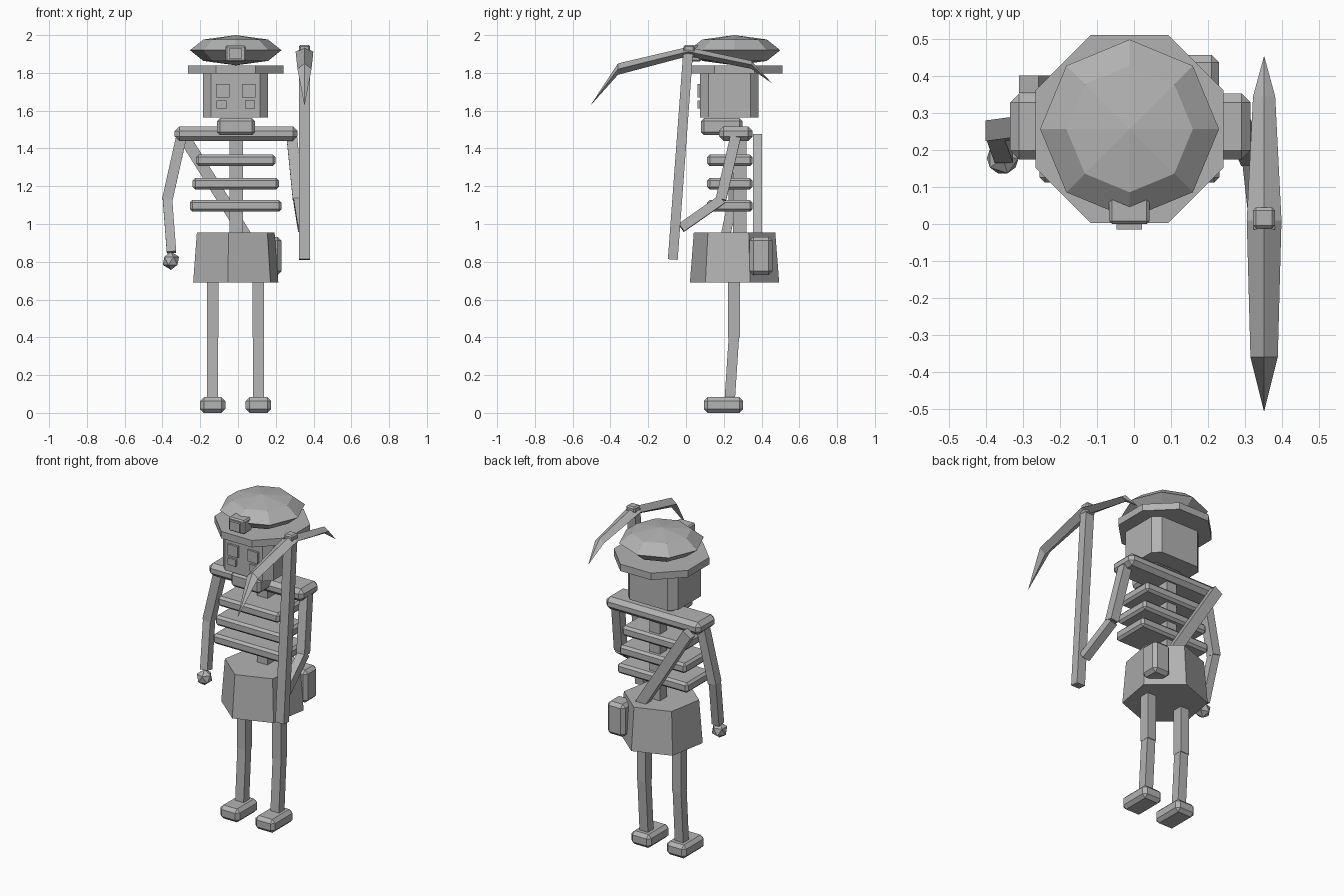
import bpy, bmesh, math
from mathutils import Vector, Matrix

if "Cube" in bpy.data.objects:
    bpy.data.objects.remove(bpy.data.objects["Cube"])

grey = bpy.data.materials.new("bone grey")
grey.diffuse_color = (0.45, 0.45, 0.45, 1)
grey.use_nodes = True
grey.node_tree.nodes["Principled BSDF"].inputs["Base Color"].default_value = grey.diffuse_color
CX, CY = -0.012, 0.257  # body axis


def finish(name, bm):
    bmesh.ops.recalc_face_normals(bm, faces=bm.faces)
    me = bpy.data.meshes.new(name)
    bm.to_mesh(me)
    bm.free()
    me.materials.append(grey)
    ob = bpy.data.objects.new(name, me)
    bpy.context.collection.objects.link(ob)
    return ob


def box(name, x, y, z, bevel=0, upright_only=False):
    """Box from (min, max) ranges, with optional chamfered edges."""
    bm = bmesh.new()
    bmesh.ops.create_cube(bm, size=1)
    for v in bm.verts:
        v.co = [r[0] if c < 0 else r[1] for c, r in zip(v.co, (x, y, z))]
    if bevel:
        edges = [e for e in bm.edges if not upright_only
                 or abs(e.verts[0].co.z - e.verts[1].co.z) > 0.01]
        bmesh.ops.bevel(bm, geom=edges, offset=bevel, segments=1, affect='EDGES')
    return finish(name, bm)


def bar(name, a, b, wx, wy):
    """Square bar running from point a to point b."""
    a, b = Vector(a), Vector(b)
    d = b - a
    rot = Vector((0, 0, -1)).rotation_difference(d).to_matrix().to_4x4()
    bm = bmesh.new()
    bmesh.ops.create_cube(bm, size=1, matrix=Matrix.Translation((a + b) / 2) @ rot
                          @ Matrix.Diagonal((wx, wy, d.length, 1)))
    return finish(name, bm)


def prism(name, sides, r_low, r_top, z, turn):
    """Upright prism or tapered prism around the body axis."""
    bm = bmesh.new()
    bmesh.ops.create_cone(bm, cap_ends=True, segments=sides, radius1=r_low, radius2=r_top,
                          depth=z[1] - z[0],
                          matrix=Matrix.Translation((CX, CY, sum(z) / 2))
                          @ Matrix.Rotation(turn, 4, 'Z'))
    return finish(name, bm)


# Helmet: faceted dome, brim and lamp
bm = bmesh.new()
bmesh.ops.create_uvsphere(bm, u_segments=8, v_segments=4, radius=1,
                          matrix=Matrix.Translation((CX, CY, 1.92))
                          @ Matrix.Diagonal((0.242, 0.242, 0.08, 1)))
bmesh.ops.triangulate(bm, faces=bm.faces)
finish("helmet_dome", bm)
rim = 0.254 / math.cos(math.pi / 8)
prism("helmet_brim", 8, rim, rim, (1.797, 1.84), math.pi / 8)
box("lamp_housing", (-0.067, 0.042), (0.0, 0.08), (1.86, 1.945), 0.008)
box("lamp_lens", (-0.048, 0.022), (-0.015, 0.01), (1.875, 1.93))

# Skull
box("skull", (-0.185, 0.16), (0.075, 0.385), (1.565, 1.797), 0.043, True)
box("jaw", (-0.112, 0.09), (0.08, 0.30), (1.47, 1.56), 0.016)
for side, s in (("left", -1), ("right", 1)):
    ex = CX + s * 0.069
    box(side + "_eye", (ex - 0.035, ex + 0.035), (0.062, 0.08), (1.67, 1.74))
    tx = CX + s * 0.075
    box(side + "_cheek", (tx - 0.027, tx + 0.027), (0.062, 0.08), (1.612, 1.655))

# Torso
box("shoulder_bar", (-0.335, 0.315), (0.175, 0.353), (1.44, 1.517), 0.024)
box("spine", (-0.045, 0.027), (0.25, 0.32), (0.93, 1.49))
for i, (half, z) in enumerate(((0.21, 1.337), (0.228, 1.213), (0.243, 1.096))):
    box(f"rib_{i + 1}", (CX - half, CX + half), (0.112, 0.352), (z - 0.031, z + 0.031), 0.014)
bar("back_strap", (-0.285, 0.378, 1.46), (0.065, 0.378, 0.90), 0.062, 0.048)

# Hips and pouch
prism("hips", 6, 0.24, 0.219, (0.69, 0.955), math.radians(-10))
box("hip_pouch", (0.11, 0.23), (0.337, 0.457), (0.73, 0.932), 0.02)

# Legs and feet
for side, x in (("left", -0.134), ("right", 0.108)):
    bar(side + "_thigh", (x, 0.254, 0.75), (x, 0.254, 0.40), 0.06, 0.062)
    bar(side + "_shin", (x, 0.254, 0.41), (x, 0.231, 0.06), 0.058, 0.055)
    box(side + "_foot", (x - 0.067, x + 0.067), (0.095, 0.302), (0, 0.083), 0.02)

# Arms
bar("left_upper_arm", (-0.30, 0.262, 1.46), (-0.374, 0.252, 1.13), 0.056, 0.056)
bar("left_forearm", (-0.374, 0.252, 1.14), (-0.352, 0.19, 0.85), 0.05, 0.05)
bar("right_upper_arm", (0.285, 0.262, 1.46), (0.318, 0.185, 1.13), 0.056, 0.056)
bar("right_forearm", (0.318, 0.19, 1.13), (0.342, -0.025, 0.98), 0.05, 0.05)
bm = bmesh.new()
bmesh.ops.create_icosphere(bm, subdivisions=1, radius=0.048,
                           matrix=Matrix.Translation((-0.355, 0.178, 0.805)))
finish("left_hand", bm)

# Pickaxe handle and collar
PX = 0.352
bar("pick_handle", (PX, 0.012, 1.92), (PX, -0.07, 0.812), 0.058, 0.052)
box("pick_collar", (PX - 0.03, PX + 0.03), (-0.012, 0.045), (1.88, 1.948), 0.008)

# Pickaxe head: diamond sections (y, top z, bottom z, half width) between two tips
sections = ((-0.36, 1.85, 1.79, 0.037), (0.01, 1.937, 1.888, 0.047), (0.345, 1.865, 1.822, 0.03))
bm = bmesh.new()
rings = [[bm.verts.new(c) for c in ((PX, y, t), (PX + w, y, (t + b) / 2),
                                    (PX, y, b), (PX - w, y, (t + b) / 2))]
         for y, t, b, w in sections]
tips = [bm.verts.new((PX, -0.508, 1.625)), bm.verts.new((PX, 0.455, 1.745))]
for k in range(4):
    n = (k + 1) % 4
    for r0, r1 in zip(rings, rings[1:]):
        bm.faces.new((r0[k], r0[n], r1[n], r1[k]))
    bm.faces.new((tips[0], rings[0][k], rings[0][n]))
    bm.faces.new((tips[1], rings[-1][k], rings[-1][n]))
finish("pick_head", bm)
